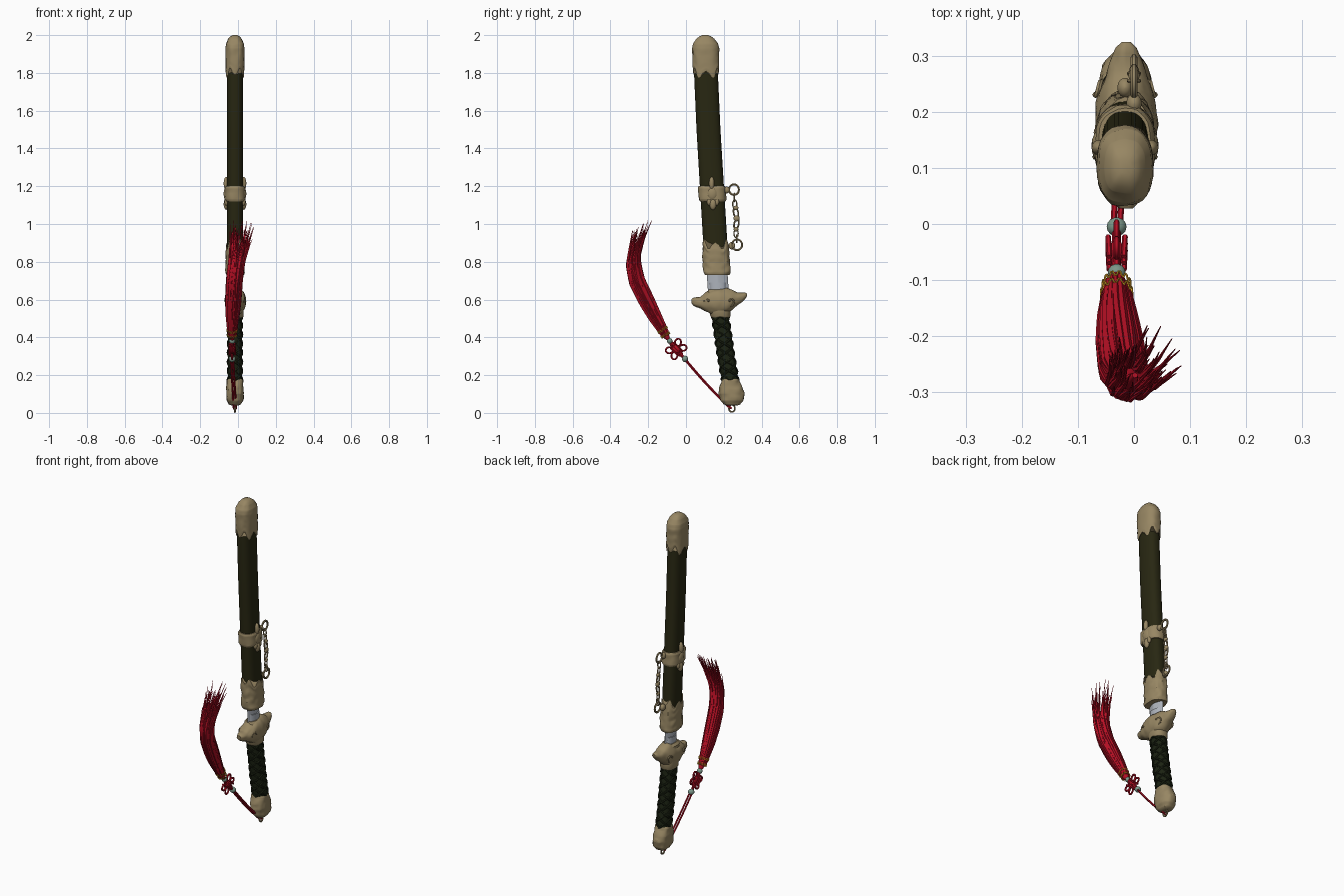
import bpy, math, random
from mathutils import Vector, noise

if "Cube" in bpy.data.objects:
    bpy.data.objects.remove(bpy.data.objects["Cube"])
random.seed(4)
TAU = 2 * math.pi

def mat(name, r, g, b):
    m = bpy.data.materials.new(name)
    m.diffuse_color = (r, g, b, 1)
    m.use_nodes = True
    m.node_tree.nodes["Principled BSDF"].inputs["Base Color"].default_value = m.diffuse_color
    return m

BRASS = mat("aged brass", .31, .24, .125)
WOOD = mat("dark olive lacquer", .021, .02, .006)
GRIP = mat("black green grip", .011, .016, .006)
RED = mat("red silk", .47, .005, .018)
JADE = mat("jade", .2, .31, .25)
STEEL = mat("steel", .42, .45, .5)
GOLD = mat("gold thread", .7, .36, .02)

def lerp(keys, t):
    """Interpolate rows (key, value...) at t."""
    keys = sorted(keys)
    t = min(max(t, keys[0][0]), keys[-1][0])
    for a, b in zip(keys, keys[1:]):
        if t <= b[0]:
            f = (t - a[0]) / (b[0] - a[0])
            return [p + (q - p) * f for p, q in zip(a[1:], b[1:])]

# centre line of the slightly bent sword: z -> y
AXIS = [(0, .248), (.17, .235), (.3, .212), (.5, .183), (.6, .174), (.75, .164), (.9, .155),
        (1.15, .14), (1.5, .119), (1.79, .106), (2, .102)]
CX = -.016
def cy(z):
    return lerp(AXIS, z)[0]

def skin(rings, closed=False):
    n, m = len(rings[0]), len(rings)
    verts = [v for r in rings for v in r]
    faces = [(i * n + j, i * n + (j + 1) % n, (i + 1) % m * n + (j + 1) % n, (i + 1) % m * n + j)
             for i in range(m if closed else m - 1) for j in range(n)]
    if not closed:
        faces += [tuple(range(n))[::-1], tuple(range((m - 1) * n, m * n))]
    return verts, faces

def oval(a, e):
    c, s = math.cos(a), math.sin(a)
    return math.copysign(abs(c) ** (2 / e), c), math.copysign(abs(s) ** (2 / e), s)

def loft(keys, e=2.5, n=32, steps=0, bump=0, edge=None):
    """Oval rings (z, half x, half y) along the sword axis; edge(angle, f) shifts z."""
    zs = [k[0] for k in keys]
    if steps:
        zs = sorted(set(zs + [zs[0] + (zs[-1] - zs[0]) * i / steps for i in range(steps + 1)]))
    rings = []
    for z in zs:
        hx, hy = lerp(keys, z)
        f = (z - zs[0]) / (zs[-1] - zs[0])
        ring = []
        for j in range(n):
            a = TAU * j / n
            ox, oy = oval(a, e)
            zz = z + (edge(a, f) if edge else 0)
            k = 1 + bump * noise.noise(Vector((ox * 2.2, oy * 2.6, z * 32)))
            ring.append(Vector((CX + ox * hx * k, cy(zz) + oy * hy * k, zz)))
        rings.append(ring)
    return skin(rings)

def tube(pts, r, sides=8, closed=False, flat=1):
    pts = [Vector(p) for p in pts]
    m, rings, u = len(pts), [], None
    for i, p in enumerate(pts):
        a = pts[i - 1] if (i or closed) else p
        b = pts[(i + 1) % m] if (i < m - 1 or closed) else p
        t = (b - a).normalized()
        if u is None:
            u = Vector((1, 0, 0)) if abs(t.x) < .9 else Vector((0, 0, 1))
        u = (u - t * u.dot(t)).normalized()
        v = t.cross(u)
        rad = r[i] if isinstance(r, list) else r
        rings.append([p + (u * math.cos(TAU * j / sides) * flat + v * math.sin(TAU * j / sides)) * rad
                      for j in range(sides)])
    return skin(rings, closed)

def loop(x, y, z, ry, rz, r, tilt=0, side=0):
    """Closed link; side=1 turns it into the xz plane."""
    pts = []
    for i in range(20):
        a, b = ry * math.cos(TAU * i / 20), rz * math.sin(TAU * i / 20)
        h, w = a * math.cos(tilt) - b * math.sin(tilt), a * math.sin(tilt) + b * math.cos(tilt)
        pts.append((x + h, y, z + w) if side else (x, y + h, z + w))
    return tube(pts, r, 6, True)

def ball(x, y, z, rx, ry, rz):
    return skin([[Vector((x + rx * math.sin(p) * math.cos(TAU * j / 14),
                          y + ry * math.sin(p) * math.sin(TAU * j / 14), z - rz * math.cos(p)))
                  for j in range(14)] for p in [.05 + (math.pi - .1) * i / 9 for i in range(10)]])

def make(name, material, *parts):
    verts, faces = [], []
    for v, f in parts:
        o = len(verts)
        verts += v
        faces += [tuple(i + o for i in q) for q in f]
    me = bpy.data.meshes.new(name)
    me.from_pydata(verts, [], faces)
    me.materials.append(material)
    ob = bpy.data.objects.new(name, me)
    bpy.context.collection.objects.link(ob)
    bpy.ops.object.select_all(action='DESELECT')
    ob.select_set(True)
    bpy.context.view_layer.objects.active = ob
    bpy.ops.object.mode_set(mode='EDIT')
    bpy.ops.mesh.select_all(action='SELECT')
    bpy.ops.mesh.normals_make_consistent(inside=False)
    bpy.ops.object.mode_set(mode='OBJECT')
    bpy.ops.object.shade_smooth_by_angle(angle=math.radians(40))

# scabbard and blade
make("scabbard", WOOD, loft([(.76, .042, .064), (1.85, .042, .063)], steps=20))
make("blade", STEEL, loft([(.6, .02, .055), (.78, .02, .055)], e=1.3),
     loft([(.63, .025, .045), (.69, .025, .045)], e=2))

# tip cap with scalloped lower edge
def cap_edge(a, f):
    return (1 - f) ** 3 * (.022 * math.cos(6 * a) - .012 * math.cos(2 * a))
make("tip_cap", BRASS, loft([(1.8, .048, .067), (1.82, .05, .07), (1.93, .05, .071), (1.955, .047, .066),
     (1.98, .036, .048), (1.994, .024, .03), (2.0, .012, .015)], steps=18, bump=.05, edge=cap_edge))

# scabbard mouth fitting with scalloped upper edge
def mouth_edge(a, f):
    return f ** 3 * (.02 * math.cos(6 * a) - .014 * math.cos(2 * a))
make("mouth_fitting", BRASS,
     loft([(.73, .046, .066), (.745, .051, .071), (.8, .049, .07), (.87, .049, .071), (.895, .046, .067)],
          steps=16, bump=.1, edge=mouth_edge),
     ball(CX, .243, .885, .014, .018, .02))

# hanger band with a leaf ornament on each face
parts = [loft([(1.12, .047, .069), (1.13, .054, .073), (1.19, .054, .073), (1.2, .047, .069)], steps=6, bump=.05)]
for s in (-1, 1):
    for z, ry, rz in ((1.16, .028, .035), (1.215, .014, .035), (1.105, .018, .03)):
        parts.append(ball(CX + s * .046, cy(z), z, .014, ry, rz))
    for dy in (-.02, .02):
        parts.append(ball(CX + s * .046, cy(1.1) + dy, 1.118, .01, .012, .02))
parts.append(ball(0, .215, 1.18, .014, .018, .018))
make("hanger_band", BRASS, *parts)

# hanging chain on the back edge
x = 0
make("hanger_chain", BRASS, loop(x, .254, 1.182, .026, .028, .006), loop(x, .27, .89, .027, .028, .006),
     loop(x, .255, 1.14, .009, .022, .004, 0, 1), loop(x, .258, 1.105, .011, .022, .004),
     loop(x, .264, 1.06, .012, .028, .005, .2), ball(x, .264, 1.085, .01, .014, .012),
     ball(x, .268, 1.03, .01, .017, .016), loop(x, .267, 1.0, .012, .028, .005, -.2),
     ball(x, .265, .972, .01, .013, .012), loop(x, .265, .95, .011, .022, .004),
     loop(x, .268, .922, .009, .02, .004, 0, 1))

# winged guard: rings along y (y, z, half z, half x)
wing = [(.028, .592, .01, .012), (.04, .588, .022, .022), (.075, .583, .03, .035), (.105, .588, .052, .048),
        (.135, .586, .066, .053), (.175, .588, .07, .056), (.215, .592, .068, .053), (.24, .598, .056, .048),
        (.265, .602, .038, .036), (.295, .61, .026, .027), (.315, .621, .015, .018), (.324, .626, .006, .008)]
rings = []
for i in range(31):
    y = .028 + .296 * i / 30
    z, hz, hx = lerp(wing, y)
    ring = []
    for j in range(24):
        ox, oz = oval(TAU * j / 24, 2.2)
        k = 1 + .12 * noise.noise(Vector((ox * 2, y * 30, oz * 2)))
        ring.append(Vector((CX + .002 + ox * hx * k, y, z + oz * hz * k)))
    rings.append(ring)
parts = [skin(rings), loft([(.505, .04, .048), (.512, .045, .053), (.54, .045, .055), (.57, .05, .06)], e=2.3),
         loft([(.6, .045, .062), (.64, .043, .058), (.652, .03, .05)], e=2.3)]
for s in (-1, 1):      # scrolls on both faces
    for y, sp in ((.115, 1), (.235, -1)):
        parts.append(tube([(CX + s * (.054 - .002 * k), y + sp * (.004 + .0028 * k) * math.cos(k * .6),
                            .59 + (.004 + .0028 * k) * math.sin(k * .6)) for k in range(12)], .005, 6))
make("guard", BRASS, *parts)

# grip and crossed cord wrapping
make("grip", GRIP, loft([(.15, .038, .044), (.53, .037, .044)], e=2.3, steps=12))
parts = []
for d in (-1, 1):
    for k in range(4):
        pts = []
        for i in range(49):
            z = .175 + .335 * i / 48
            ox, oy = oval(d * TAU * 1.75 * i / 48 + TAU * k / 4, 2.3)
            pts.append((CX + ox * .038, cy(z) + oy * .045, z))
        parts.append(tube(pts, .006, 6))
make("grip_wrapping", GRIP, *parts)

# pommel and its ring
make("pommel", BRASS, loft([(.038, .015, .025), (.045, .032, .043), (.065, .043, .06), (.1, .046, .069),
     (.13, .046, .062), (.16, .044, .05), (.172, .044, .047), (.18, .038, .045)], e=2.4, steps=14, bump=.1),
     ball(CX, .285, .105, .025, .025, .025))
make("pommel_ring", BRASS, loop(CX, .243, .024, .016, .019, .005))

# doubled cord running up to the knot
A, B = Vector((CX, .238, .022)), Vector((-.031, -.005, .283))
parts = []
for s in (-1, 1):
    parts.append(tube([A.lerp(B, i / 12) + Vector((s * .006, s * .003, -.008 * math.sin(math.pi * i / 12)))
                       for i in range(13)], .0055, 6))
parts.append(tube([B, (-.031, -.085, .38)], .008))
make("cord", RED, *parts)

# decorative knot: petals round a woven heart
K = Vector((-.031, -.052, .338))
parts = [ball(K.x, K.y, K.z, .014, .024, .024)]
for a, d, w in ((10, .036, .016), (75, .036, .016), (130, .026, .01), (190, .036, .016), (255, .036, .016), (310, .026, .01)):
    t = math.radians(a)
    parts.append(loop(K.x, K.y + d * math.cos(t), K.z + d * math.sin(t), .02, w, .0055, t))
for s in (-1, 1):
    for k in (-1, 0, 1):
        parts.append(tube([(K.x + s * .013, K.y + k * .012 - .018, K.z + k * .012 + .018),
                           (K.x + s * .015, K.y + k * .012 + .018, K.z + k * .012 - .018)], .005, 6))
make("knot", RED, *parts)
make("jade_beads", JADE, ball(-.031, -.005, .286, .018, .017, .017), ball(-.031, -.086, .381, .016, .015, .015))

# tassel: t, x, y, z, radius
PATH = [(0, -.031, -.094, .39, .012), (.05, -.031, -.11, .415, .023), (.12, -.031, -.13, .45, .026),
        (.22, -.03, -.165, .51, .033), (.36, -.026, -.213, .6, .04), (.52, -.02, -.262, .7, .041),
        (.68, -.008, -.282, .8, .042), (.84, .008, -.262, .9, .05), (1, .022, -.232, 1.0, .064)]
def path(t):
    v = lerp(PATH, t)
    return Vector(v[:3]), v[3]
N = Vector((0, .85, .53))
parts = [tube([path(.78 * i / 24)[0] for i in range(25)],
              [path(.78 * i / 24)[1] * (.9 if i < 14 else .9 - .08 * (i - 14)) for i in range(25)], 14)]
for k in range(70):
    a, rho = TAU * k / 70 * 9, .45 + .5 * math.sqrt(random.random())
    end, curl = random.uniform(.82, 1.0), random.uniform(-.012, .02)
    pts, rad = [], []
    for i in range(15):
        f = i / 14
        t = .04 + (end - .04) * f
        p, r = path(t)
        w = .12 * math.sin(f * 7 + k) * f
        pts.append(p + (Vector((1, 0, 0)) * math.cos(a + w) + N * math.sin(a + w)) * r * rho
                   + Vector((curl, curl * .4, 0)) * f ** 5)
        rad.append(.0075 * (1 - max(0, f - .6) * 2.2) * min(1, .5 + f * 2))
    parts.append(tube(pts, rad, 5))
make("tassel", RED, *parts)

# gold stitching round the tassel neck
parts = []
D = Vector((0, -.5, .85))
for t in (.045, .1):
    p, r = path(t)
    parts.append(tube([p + (Vector((1, 0, 0)) * math.cos(TAU * i / 48) + N * math.sin(TAU * i / 48)) * (r + .003)
                       + D * .007 * (1 if i % 4 < 2 else -1) for i in range(48)], .002, 5, True))
make("tassel_stitching", GOLD, *parts)
